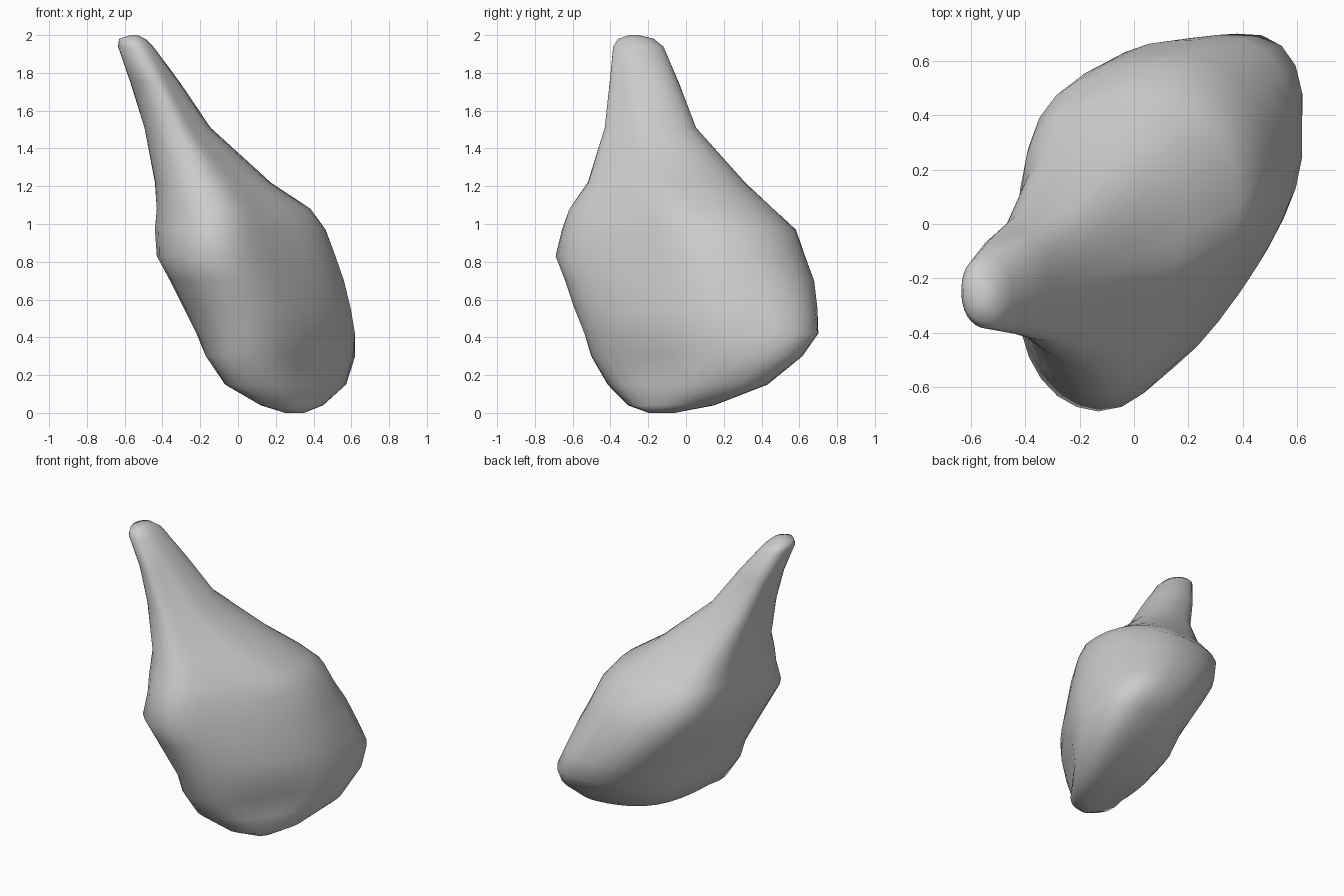
import bpy, bmesh, math

SIDES = 32

# Level sections: z, x min, x max, y min, y max, diagonal slant,
# lean to back left, push at back right corner
LEVELS = [
    (0.00, 0.25, 0.35, -0.20, -0.06, 0.40, 0.00, 0.00),
    (0.04, 0.13, 0.45, -0.30, 0.15, 0.50, 0.00, 0.00),
    (0.15, -0.05, 0.57, -0.40, 0.43, 0.47, 0.06, 0.02),
    (0.30, -0.17, 0.62, -0.50, 0.61, 0.47, 0.05, 0.04),
    (0.42, -0.22, 0.635, -0.54, 0.69, 0.46, 0.03, 0.06),
    (0.55, -0.285, 0.615, -0.59, 0.685, 0.42, 0.04, 0.06),
    (0.70, -0.36, 0.58, -0.64, 0.675, 0.40, 0.06, 0.04),
    (0.83, -0.43, 0.535, -0.69, 0.63, 0.38, 0.08, 0.03),
    (0.97, -0.44, 0.48, -0.66, 0.58, 0.34, 0.09, 0.03),
    (1.08, -0.43, 0.39, -0.62, 0.46, 0.27, 0.10, 0.03),
    (1.22, -0.44, 0.17, -0.52, 0.31, 0.12, 0.05, 0.03),
    (1.51, -0.495, -0.15, -0.43, 0.05, -0.02, 0.03, 0.03),
    (1.75, -0.57, -0.31, -0.405, -0.04, -0.10, 0.02, 0.02),
    (1.94, -0.635, -0.45, -0.385, -0.12, -0.15, 0.00, 0.01),
    (1.98, -0.63, -0.49, -0.36, -0.17, -0.10, 0.00, 0.00),
    (2.00, -0.57, -0.53, -0.30, -0.25, 0.00, 0.00, 0.00),
]
# Push at front left corner and width of the squared back edge, per level
NEAR = [0, 0.03, 0.06, 0.02, 0, 0, 0, -0.01, -0.03, -0.01, 0.01, 0.01, 0, 0.01, 0, 0]
BACK = [0, 0, 0, 0.02, 0.08, 0.13, 0.15, 0.15, 0.14, 0.08, 0, 0, 0, 0, 0, 0]


def section(level, near, back):
    """Slanted oval that fits its x and y limits, bulged between them."""
    z, x0, x1, y0, y1, slant, lean, far = level
    phi = math.acos(slant)
    points = []
    for i in range(SIDES):
        a = 2 * math.pi * i / SIDES
        side = math.sin(a) * math.sin(a - phi)
        shift = lean * (max(0, side) / ((1 + slant) / 2)) ** 2 / math.sqrt(2)
        end = (max(0, -side) / ((1 - slant) / 2)) / math.sqrt(2)
        push = end * far if math.cos(a - phi / 2) > 0 else -end * near
        square = back * max(0, math.cos(a - phi)) ** 2
        x = (x0 + x1) / 2 + (x1 - x0) / 2 * math.cos(a) - shift + push - square
        y = (y0 + y1) / 2 + (y1 - y0) / 2 * math.cos(a - phi) + shift + push
        points.append((x, y, z))
    return points


# Leaning pear-shaped body with its neck, lofted through the sections
bm = bmesh.new()
rings = [[bm.verts.new(p) for p in section(*args)]
         for args in zip(LEVELS, NEAR, BACK)]
for low, high in zip(rings, rings[1:]):
    for i in range(SIDES):
        j = (i + 1) % SIDES
        bm.faces.new((low[i], low[j], high[j], high[i]))
bm.faces.new(rings[0][::-1])
bm.faces.new(rings[-1])
bmesh.ops.recalc_face_normals(bm, faces=bm.faces)
for face in bm.faces:
    face.smooth = True

mesh = bpy.data.meshes.new("pear_body")
bm.to_mesh(mesh)
bm.free()
body = bpy.data.objects.new("pear_body", mesh)
bpy.context.collection.objects.link(body)
